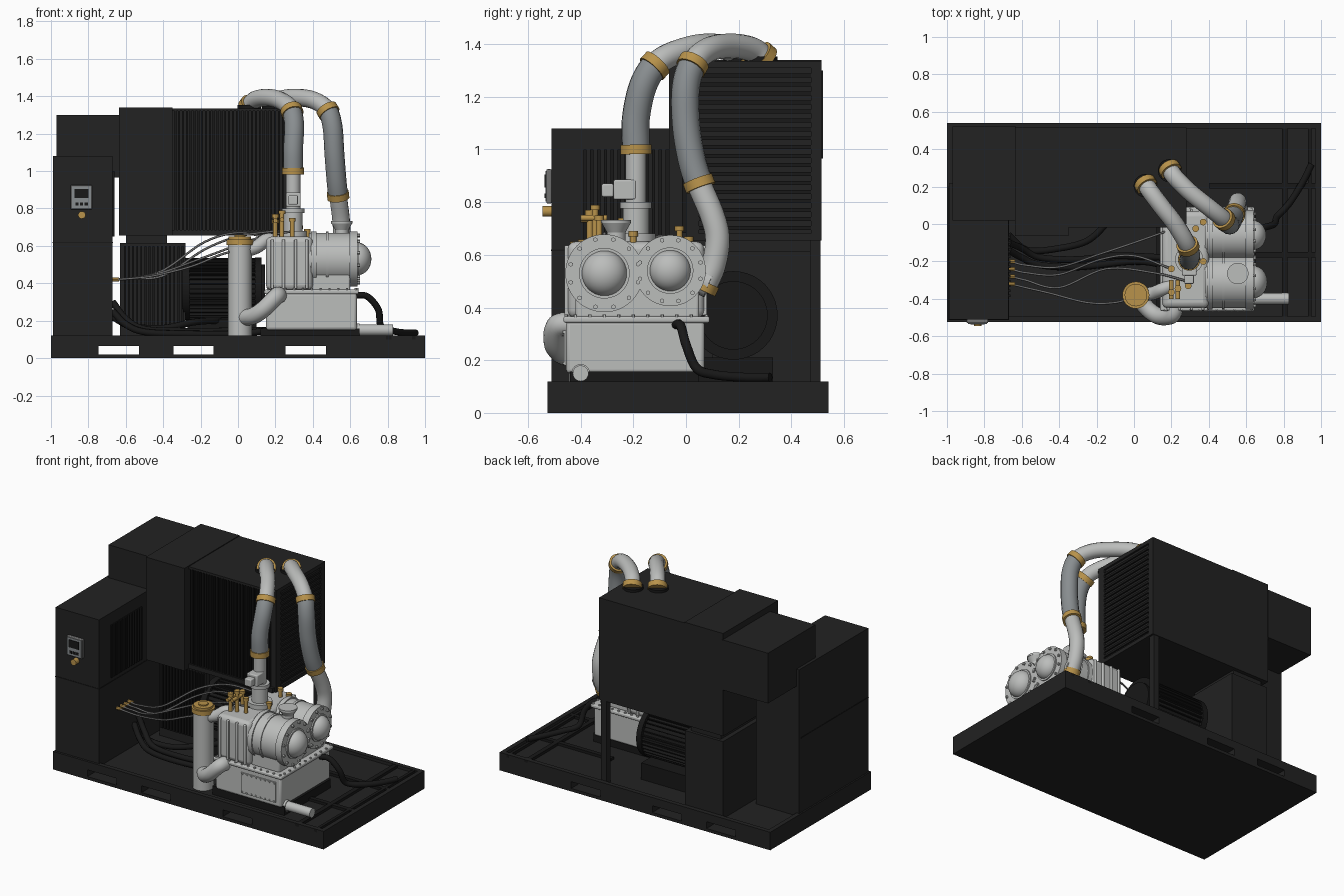
import bpy, bmesh, math
from mathutils import Vector, Matrix


def material(name, r, g, b):
    m = bpy.data.materials.new(name)
    m.diffuse_color = (r, g, b, 1)
    return m


PANEL = material("charcoal panel", 0.016, 0.016, 0.016)
DARK = material("black", 0.009, 0.009, 0.009)
LIGHT = material("light grey metal", 0.50, 0.51, 0.50)
HOSE = material("hose grey", 0.25, 0.27, 0.28)
BRASS = material("brass", 0.48, 0.29, 0.07)
CABLE = material("cable grey", 0.16, 0.16, 0.16)


def finish(name, bm, mat, smooth=False, bevel=0):
    me = bpy.data.meshes.new(name)
    bm.to_mesh(me)
    bm.free()
    me.materials.append(mat)
    ob = bpy.data.objects.new(name, me)
    bpy.context.collection.objects.link(ob)
    if bevel:
        mod = ob.modifiers.new("bevel", 'BEVEL')
        mod.width, mod.segments = bevel, 3
    if smooth:
        bpy.ops.object.select_all(action='DESELECT')
        ob.select_set(True)
        bpy.context.view_layer.objects.active = ob
        bpy.ops.object.shade_smooth_by_angle(angle=math.radians(35))
    return ob


def boxes(name, mat, *items, bevel=0):
    """Boxes given as (x0, x1, y0, y1, z0, z1)."""
    bm = bmesh.new()
    for x0, x1, y0, y1, z0, z1 in items:
        m = Matrix.Translation(((x0 + x1) / 2, (y0 + y1) / 2, (z0 + z1) / 2)) @ \
            Matrix.Diagonal((x1 - x0, y1 - y0, z1 - z0, 1))
        bmesh.ops.create_cube(bm, size=1, matrix=m)
    return finish(name, bm, mat, bevel > 0, bevel)


def rods(name, mat, *items, seg=32):
    """Cylinders or cones given as (start, end, radius[, end radius])."""
    bm = bmesh.new()
    for p, q, r, *r2 in items:
        p, q = Vector(p), Vector(q)
        d = q - p
        m = Matrix.Translation((p + q) / 2) @ d.to_track_quat('Z', 'Y').to_matrix().to_4x4()
        bmesh.ops.create_cone(bm, cap_ends=True, segments=seg, radius1=r,
                              radius2=r2[0] if r2 else r, depth=d.length, matrix=m)
    return finish(name, bm, mat, True)


def smooth_path(pts, n=8):
    """Catmull-Rom samples, n per span."""
    v = [Vector(p) for p in pts]
    v = [2 * v[0] - v[1]] + v + [2 * v[-1] - v[-2]]
    out = []
    for a, b, c, d in zip(v, v[1:], v[2:], v[3:]):
        for i in range(n):
            t = i / n
            out.append(0.5 * (2 * b + (c - a) * t + (2 * a - 5 * b + 4 * c - d) * t * t
                              + (3 * b - a - 3 * c + d) * t ** 3))
    return out + [v[-2]]


def tube(name, path, r, mat, res=6):
    cu = bpy.data.curves.new(name, 'CURVE')
    cu.dimensions, cu.bevel_depth, cu.bevel_resolution = '3D', r, res
    cu.use_fill_caps = True
    sp = cu.splines.new('POLY')
    sp.points.add(len(path) - 1)
    for p, co in zip(sp.points, path):
        p.co = (*co, 1)
    sp.use_smooth = True
    cu.materials.append(mat)
    ob = bpy.data.objects.new(name, cu)
    bpy.context.collection.objects.link(ob)


def clamp(name, path, i, r):
    """Brass band round a path sample."""
    a, b = path[max(i - 1, 0)], path[min(i + 1, len(path) - 1)]
    d = (b - a).normalized() * 0.018
    rods(name, BRASS, (path[i] - d, path[i] + d, r))


# Base tray with three fork pockets running through
Y0, Y1 = -0.525, 0.54
boxes("base_floor", PANEL, (-1, 1, Y0, Y1, 0, 0.02))
cuts = [-1, -0.745, -0.53, -0.345, -0.13, 0.255, 0.47, 1]
boxes("base_pocket_walls", PANEL, *[(cuts[i], cuts[i + 1], Y0, Y1, 0.02, 0.065) for i in (0, 2, 4, 6)])
boxes("base_deck", PANEL, (-1, 1, Y0, Y1, 0.065, 0.1))
boxes("base_rim", PANEL, (-1, 1, Y0, Y0 + 0.03, 0.1, 0.12), (-1, 1, Y1 - 0.03, Y1, 0.1, 0.12),
      (-1, -0.97, Y0, Y1, 0.1, 0.12), (0.97, 1, Y0, Y1, 0.1, 0.12))
boxes("base_crossbars", DARK, (0.79, 0.82, Y0, Y1, 0.1, 0.118), (0.93, 0.95, Y0, Y1, 0.1, 0.118),
      (0.4, 0.97, 0.19, 0.22, 0.1, 0.117), (0.4, 0.97, -0.18, -0.15, 0.1, 0.117))

# Control cabinet with vents, seam and display
boxes("control_cabinet", PANEL, (-0.99, -0.67, -0.51, 0.22, 0.1, 1.08))
boxes("cabinet_seam", DARK, (-0.992, -0.668, -0.512, 0.2, 0.615, 0.621))
boxes("cabinet_vents", DARK, *[(-0.67, -0.66, -0.39 + i * 0.026, -0.377 + i * 0.026, 0.65, 1.0)
                               for i in range(13)])
boxes("display_frame", CABLE, (-0.895, -0.78, -0.53, -0.51, 0.795, 0.925), bevel=0.005)
boxes("display_bezel", HOSE, (-0.888, -0.787, -0.534, -0.53, 0.802, 0.918))
boxes("display_screen", DARK, (-0.875, -0.8, -0.538, -0.534, 0.855, 0.905))
boxes("display_buttons", DARK, *[(-0.87 + i * 0.025, -0.853 + i * 0.025, -0.537, -0.534, 0.815, 0.832)
                                 for i in range(3)])
rods("stop_button", BRASS, ((-0.835, -0.51, 0.765), (-0.835, -0.545, 0.765), 0.02))

# Rear housings and cooler
boxes("rear_cabinet_top", PANEL, (-0.97, -0.63, 0.02, 0.52, 0.965, 1.30))
boxes("air_duct", PANEL, (-0.635, -0.35, -0.065, 0.515, 0.655, 1.34))
boxes("cooler_housing", PANEL, (-0.35, 0.27, 0.0, 0.515, 0.655, 1.335))
boxes("cooler_side_frame", PANEL, (0.27, 0.282, 0.0, 0.05, 0.655, 1.335), (0.27, 0.282, 0.475, 0.515, 0.655, 1.335),
      (0.27, 0.282, 0.0, 0.515, 0.655, 0.68), (0.27, 0.282, 0.0, 0.515, 1.31, 1.335))
boxes("cooler_front_slats", DARK, *[(-0.34 + i * 0.0205, -0.33 + i * 0.0205, -0.015, 0, 0.685, 1.325)
                                    for i in range(29)])
boxes("cooler_front_rails", PANEL, (-0.35, 0.27, -0.02, 0, 0.655, 0.685), (-0.35, 0.27, -0.02, 0, 1.32, 1.335))
boxes("cooler_side_slats", DARK, *[(0.27, 0.28, 0.05, 0.475, 0.695 + i * 0.034, 0.71 + i * 0.034)
                                   for i in range(18)])
boxes("lower_fan_box", PANEL, (-0.63, -0.35, 0.1, 0.51, 0.1, 0.615), (-0.6, -0.38, 0.12, 0.49, 0.61, 0.66))
boxes("lower_grille_frame", PANEL, (-0.63, -0.28, 0.07, 0.1, 0.1, 0.615))
boxes("lower_grille_slats", DARK, *[(-0.61 + i * 0.022, -0.6 + i * 0.022, 0.055, 0.07, 0.16, 0.6)
                                    for i in range(15)])
boxes("cooler_leg", PANEL, (0.23, 0.27, 0.47, 0.51, 0.1, 0.66))

# Drive motor with cooling fins
MY, MZ = 0.18, 0.37
rods("motor_body", DARK, ((-0.3, MY, MZ), (0.11, MY, MZ), 0.145), ((0.09, MY, MZ), (0.125, MY, MZ), 0.168),
     ((0.125, MY, MZ), (0.145, MY, MZ), 0.13), ((-0.3, MY, MZ), (-0.26, MY, MZ), 0.165), seg=40)
bm = bmesh.new()
for i in range(36):
    m = Matrix.Translation((-0.085, MY, MZ)) @ Matrix.Rotation(i * math.tau / 36, 4, 'X') @ \
        Matrix.Translation((0, 0, 0.15)) @ Matrix.Diagonal((0.36, 0.006, 0.03, 1))
    bmesh.ops.create_cube(bm, size=1, matrix=m)
finish("motor_fins", bm, DARK)
boxes("motor_feet", DARK, (-0.27, 0.1, 0.03, 0.33, 0.1, 0.21))

# Compressor sump, flange and inspection plate
boxes("compressor_skid", DARK, (0.12, 0.65, -0.44, 0.05, 0.1, 0.158))
boxes("sump", LIGHT, (0.15, 0.635, -0.455, 0.07, 0.15, 0.35), bevel=0.015)
boxes("sump_flange", LIGHT, (0.14, 0.645, -0.465, 0.09, 0.342, 0.366), bevel=0.008)
boxes("inspection_plate", LIGHT, (0.345, 0.6, -0.463, -0.45, 0.18, 0.315))
bolts = [((x, -0.46, z), (x, -0.469, z), 0.006) for x in [0.355 + i * 0.0335 for i in range(8)] for z in (0.188, 0.307)]
bolts += [((x, y, 0.36), (x, y, 0.374), 0.007) for x in [0.16 + i * 0.047 for i in range(11)] for y in (-0.455, 0.078)]
bolts += [((0.637, y, 0.36), (0.637, y, 0.374), 0.007) for y in [-0.42 + i * 0.055 for i in range(9)]]
rods("sump_bolts", LIGHT, *bolts, seg=6)

# Compressor body with ribs
boxes("compressor_body", LIGHT, (0.15, 0.40, -0.45, 0.07, 0.36, 0.65), bevel=0.03)
boxes("body_ribs", LIGHT, *[(x, x + 0.016, -0.462, 0.08, 0.37, 0.635) for x in (0.175, 0.235, 0.3, 0.36)], bevel=0.005)
boxes("body_support", LIGHT, (0.39, 0.60, -0.42, 0.05, 0.36, 0.52), bevel=0.01)

# Twin barrels with flanges, bolt circles and domed ends
for tag, y, z, r, dome in (("front", -0.31, 0.53, 0.148, 0.086), ("rear", -0.06, 0.54, 0.135, 0.078)):
    rods(tag + "_barrel", LIGHT, ((0.38, y, z), (0.63, y, z), r - 0.008), ((0.39, y, z), (0.42, y, z), r),
         ((0.47, y, z), (0.485, y, z), r - 0.002), ((0.595, y, z), (0.64, y, z), r),
         ((0.64, y, z), (0.648, y, z), dome + 0.01), seg=48)
    bm = bmesh.new()
    bmesh.ops.create_uvsphere(bm, u_segments=32, v_segments=16, radius=dome,
                              matrix=Matrix.Translation((0.64, y, z)) @ Matrix.Diagonal((0.85, 1, 1, 1)))
    finish(tag + "_barrel_dome", bm, LIGHT, True)
    ring = [(y + (r - 0.016) * math.cos(a), z + (r - 0.016) * math.sin(a))
            for a in [math.tau * (i + 0.5) / 12 for i in range(12)]]
    rods(tag + "_barrel_bolts", LIGHT, *[((0.635, u, v), (0.652, u, v), 0.009) for u, v in ring], seg=6)

# Intake column, control block and filler funnel
X, Y = 0.295, -0.19
rods("intake_column", LIGHT, ((X, Y, 0.62), (X, Y, 1.01), 0.039), ((X, Y, 0.64), (X, Y, 0.68), 0.075),
     ((X, Y, 0.68), (X, Y, 0.78), 0.05), ((X, Y, 0.775), (X, Y, 0.8), 0.06))
boxes("control_block", LIGHT, (0.257, 0.335, -0.275, -0.19, 0.81, 0.885), (0.27, 0.32, -0.32, -0.275, 0.82, 0.87), bevel=0.006)
rods("filler_funnel", LIGHT, ((0.555, -0.265, 0.62), (0.555, -0.265, 0.69), 0.035),
     ((0.555, -0.265, 0.685), (0.555, -0.265, 0.72), 0.035, 0.055), ((0.555, -0.265, 0.72), (0.555, -0.265, 0.733), 0.057))
rods("rear_outlet_neck", LIGHT, ((0.55, 0.02, 0.52), (0.555, 0.09, 0.49), 0.055))

# Brass valves and fittings
pins = [(0.2, -0.365, 0.77), (0.235, -0.345, 0.79), (0.29, -0.33, 0.75), (0.2, -0.24, 0.74),
        (0.37, -0.2, 0.69), (0.33, -0.025, 0.71), (0.37, 0.01, 0.67)]
rods("brass_valves", BRASS, *[((x, y, 0.63), (x, y, h), 0.012) for x, y, h in pins],
     *[((x, y, h - 0.02), (x, y, h), 0.018) for x, y, h in pins],
     ((0.2, -0.4, 0.735), (0.2, -0.3, 0.735), 0.012), ((0.235, -0.4, 0.74), (0.235, -0.3, 0.74), 0.012), seg=12)

# Oil separator column and connecting elbows
rods("filter_column", LIGHT, ((0.01, -0.38, 0.1), (0.01, -0.38, 0.61), 0.064))
rods("filter_cap", BRASS, ((0.01, -0.38, 0.605), (0.01, -0.38, 0.635), 0.072),
     ((0.01, -0.38, 0.635), (0.01, -0.38, 0.65), 0.06), ((0.01, -0.38, 0.65), (0.01, -0.38, 0.658), 0.03))
tube("lower_elbow", smooth_path([(0.22, -0.42, 0.335), (0.205, -0.485, 0.33), (0.14, -0.495, 0.265),
                                 (0.08, -0.46, 0.225), (0.02, -0.39, 0.215)]), 0.045, LIGHT)
tube("upper_elbow", smooth_path([(0.03, -0.38, 0.57), (0.1, -0.37, 0.595), (0.15, -0.35, 0.63), (0.2, -0.33, 0.63)]), 0.036, LIGHT)
rods("drain_pipe", LIGHT, ((0.6, -0.4, 0.15), (0.83, -0.4, 0.15), 0.03), ((0.63, -0.4, 0.15), (0.65, -0.4, 0.15), 0.035))

# Large air pipes with grey flexible sections and brass clamps
pa = smooth_path([(0.06, 0.215, 1.345), (0.09, 0.17, 1.38), (0.15, 0.09, 1.393), (0.22, 0, 1.38),
                  (0.28, -0.1, 1.335), (0.30, -0.16, 1.25), (0.295, -0.19, 1.12), (0.295, -0.19, 1.0)])
pb = smooth_path([(0.19, 0.295, 1.345), (0.22, 0.25, 1.38), (0.30, 0.17, 1.393), (0.4, 0.09, 1.38),
                  (0.475, 0.03, 1.33), (0.505, 0, 1.24), (0.515, 0, 1.1), (0.525, 0.02, 0.97), (0.535, 0.05, 0.87),
                  (0.55, 0.1, 0.75), (0.555, 0.12, 0.66), (0.555, 0.105, 0.56), (0.555, 0.07, 0.48)])
for tag, p, i, j in (("left", pa, 34, len(pa) - 1), ("right", pb, 33, 64)):
    tube(tag + "_air_pipe", p[:i + 1], 0.047, LIGHT)
    tube(tag + "_air_hose", p[i:j + 1], 0.053, HOSE)
    if j < len(p) - 1:
        tube(tag + "_lower_air_pipe", p[j:], 0.047, LIGHT)
        clamp(tag + "_outlet_clamp", p, len(p) - 1, 0.053)
    for n, k in (("start", 1), ("upper", i), ("lower", j)):
        clamp(f"{tag}_{n}_clamp", p, k, 0.059)
    rods(tag + "_roof_flange", DARK, ((p[0].x, p[0].y - 0.01, 1.33), (p[0].x, p[0].y - 0.01, 1.352), 0.062))

# Black hoses along the tray
for i, pts in enumerate([
        [(-0.67, -0.1, 0.3), (-0.6, -0.13, 0.21), (-0.5, -0.18, 0.155), (-0.3, -0.19, 0.145), (-0.1, -0.17, 0.145), (0.17, -0.18, 0.15)],
        [(-0.67, -0.14, 0.25), (-0.6, -0.18, 0.18), (-0.5, -0.22, 0.14), (-0.3, -0.23, 0.13), (0, -0.2, 0.13), (0.17, -0.22, 0.15)],
        [(-0.67, -0.06, 0.22), (-0.57, -0.14, 0.17), (-0.4, -0.13, 0.16), (-0.25, -0.09, 0.19), (-0.15, 0, 0.2), (-0.1, 0.06, 0.2)],
        [(0.62, -0.04, 0.335), (0.69, -0.02, 0.33), (0.75, 0, 0.26), (0.765, 0.04, 0.17), (0.83, 0.11, 0.145), (0.9, 0.22, 0.135), (0.95, 0.32, 0.135)]]):
    tube(f"black_hose_{i + 1}", smooth_path(pts), 0.018, DARK, 3)

# Thin signal lines from the cabinet to the compressor
for i, pts in enumerate([
        [(-0.4, -0.23, 0.47), (-0.18, -0.16, 0.62), (0, -0.1, 0.67), (0.17, -0.04, 0.64)],
        [(-0.4, -0.27, 0.44), (-0.18, -0.19, 0.58), (0, -0.17, 0.65), (0.2, -0.24, 0.68)],
        [(-0.4, -0.34, 0.46), (-0.15, -0.24, 0.55), (0.1, -0.26, 0.64), (0.3, -0.31, 0.68)],
        [(-0.45, -0.37, 0.44), (-0.25, -0.42, 0.49), (-0.1, -0.42, 0.55), (0, -0.39, 0.58)]]):
    y = -0.2 - 0.04 * i
    tube(f"signal_line_{i + 1}", smooth_path([(-0.66, y, 0.42), (-0.58, y - 0.02, 0.425)] + pts), 0.006, CABLE, 2)
    rods(f"signal_fitting_{i + 1}", BRASS, ((-0.67, y, 0.42), (-0.635, y, 0.42), 0.011), seg=8)
